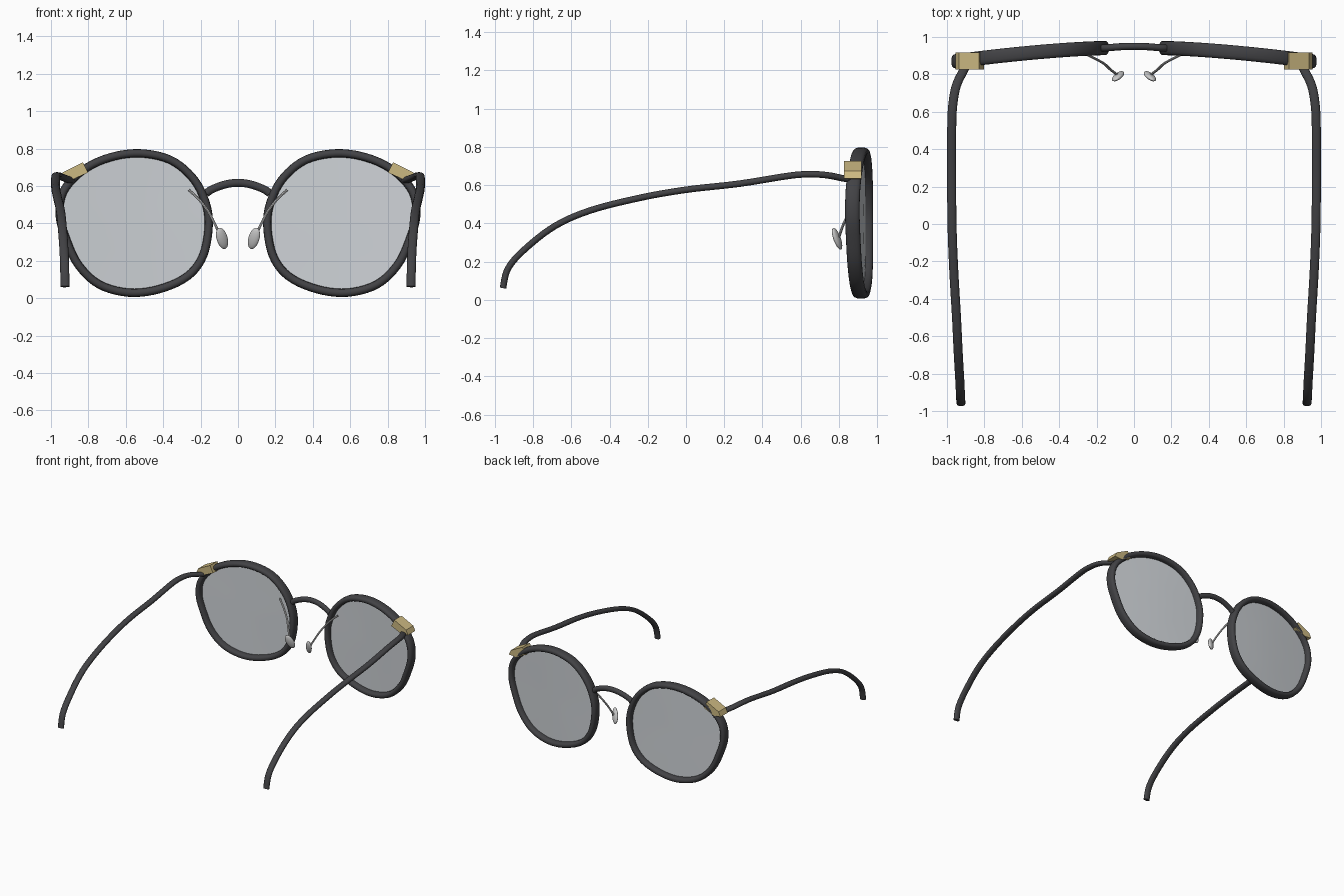
import bpy, bmesh, math
from mathutils import Vector, Matrix

if "Cube" in bpy.data.objects:
    bpy.data.objects.remove(bpy.data.objects["Cube"])


def material(name, rgb):
    m = bpy.data.materials.new(name)
    m.diffuse_color = (*rgb, 1)
    m.use_nodes = True
    m.node_tree.nodes["Principled BSDF"].inputs["Base Color"].default_value = m.diffuse_color
    return m


BLACK = material("black_frame", (0.055, 0.055, 0.06))
GOLD = material("gold_metal", (0.60, 0.48, 0.22))
LENS = material("lens_glass", (0.62, 0.65, 0.68))
SILVER = material("silver_pad", (0.55, 0.55, 0.55))


def finish(name, bm, mat, mirror=True, angle=40):
    bmesh.ops.recalc_face_normals(bm, faces=bm.faces)
    me = bpy.data.meshes.new(name)
    bm.to_mesh(me)
    bm.free()
    me.materials.append(mat)
    ob = bpy.data.objects.new(name, me)
    bpy.context.collection.objects.link(ob)
    bpy.ops.object.select_all(action='DESELECT')
    ob.select_set(True)
    bpy.context.view_layer.objects.active = ob
    bpy.ops.object.shade_smooth_by_angle(angle=math.radians(angle))
    if mirror:
        mod = ob.modifiers.new("mirror", 'MIRROR')
        mod.use_mirror_merge = False
    return ob


def smooth_path(pts, steps, closed=False):
    """Catmull-Rom curve through the points."""
    p = [Vector(q) for q in pts]
    n = len(p)
    get = (lambda i: p[i % n]) if closed else (lambda i: p[max(0, min(n - 1, i))])
    out = []
    for i in range(n if closed else n - 1):
        a, b, c, d = get(i - 1), get(i), get(i + 1), get(i + 2)
        for s in range(steps):
            t = s / steps
            out.append(0.5 * (2 * b + (c - a) * t + (2 * a - 5 * b + 4 * c - d) * t * t
                              + (3 * b - a - 3 * c + d) * t ** 3))
    if not closed:
        out.append(p[-1])
    return out


def sweep(path, side, a, b, power=2, closed=False, sides=16):
    """Superellipse section along a path; a = half size along 'side', b = across."""
    bm = bmesh.new()
    n, rings = len(path), []
    for i, p in enumerate(path):
        nxt = path[(i + 1) % n] if closed else path[min(i + 1, n - 1)]
        prv = path[i - 1] if closed else path[max(i - 1, 0)]
        t = (nxt - prv).normalized()
        u = (Vector(side) - t * t.dot(Vector(side))).normalized()
        v = t.cross(u)
        ring = []
        for k in range(sides):
            ang = 2 * math.pi * k / sides
            c, s = math.cos(ang), math.sin(ang)
            ring.append(bm.verts.new(p + u * a * math.copysign(abs(c) ** (2 / power), c)
                                     + v * b * math.copysign(abs(s) ** (2 / power), s)))
        rings.append(ring)
    for i in range(n if closed else n - 1):
        r, q = rings[i], rings[(i + 1) % n]
        for k in range(sides):
            bm.faces.new((r[k], r[(k + 1) % sides], q[(k + 1) % sides], q[k]))
    if not closed:
        bm.faces.new(rings[0])
        bm.faces.new(rings[-1])
    return bm


def wrap_y(x):
    """Face-wrap curve of the front of the frame."""
    return 0.941 - 0.073 * (max(x - 0.14, 0) / 0.83) ** 1.5


# Rim outline (x, z), outer edge, pulled in by half the rim width
outline = [(.134, .40), (.166, .22), (.257, .10), (.417, .027), (.588, .008), (.754, .055),
           (.872, .166), (.940, .31), (.976, .45), (.952, .583), (.845, .70), (.695, .773),
           (.524, .797), (.353, .76), (.23, .663), (.16, .54)]
centre = Vector((.555, 0, .405))
rim_path = []
for q in smooth_path([(x, 0, z) for x, z in outline], 5, True):
    q = q - (q - centre).normalized() * 0.022
    rim_path.append(Vector((q.x, wrap_y(q.x), q.z)))
finish("rims", sweep(rim_path, (0, 1, 0), 0.038, 0.022, 2.6, True), BLACK)

# Lenses: fan filling each rim
bm = bmesh.new()
mid = bm.verts.new((centre.x, wrap_y(centre.x), centre.z))
loops = []
for f in (0.5, 1.0):
    loop = []
    for q in rim_path:
        r = centre + (Vector((q.x, 0, q.z)) - centre) * f
        loop.append(bm.verts.new((r.x, wrap_y(r.x), r.z)))
    loops.append(loop)
n = len(rim_path)
for i in range(n):
    j = (i + 1) % n
    bm.faces.new((mid, loops[0][i], loops[0][j]))
    bm.faces.new((loops[0][i], loops[1][i], loops[1][j], loops[0][j]))
finish("lenses", bm, LENS)

# Bridge
bridge = smooth_path([(-.17, .94, .56), (-.14, .942, .582), (-.07, .948, .608), (0, .95, .617),
                      (.07, .948, .608), (.14, .942, .582), (.17, .94, .56)], 5)
finish("bridge", sweep(bridge, (0, 1, 0), 0.019, 0.021), BLACK, mirror=False)

# Hinge blocks: bent plate extruded in depth
profile = [(.83, .727), (.936, .674), (.954, .636), (.893, .631), (.802, .672)]
bm = bmesh.new()
front = bm.faces.new([bm.verts.new((x, .825, z)) for x, z in profile])
ext = bmesh.ops.extrude_face_region(bm, geom=[front], use_keep_orig=True)
bmesh.ops.translate(bm, vec=(0, .093, 0),
                    verts=[g for g in ext["geom"] if isinstance(g, bmesh.types.BMVert)])
finish("hinge_blocks", bm, GOLD, angle=15)

# Temples with curved ear hooks
temple = smooth_path([(.89, .865, .63), (.912, .82, .636), (.948, .745, .651), (.966, .66, .657),
                      (.974, .545, .65), (.975, .28, .608), (.973, 0, .576), (.964, -.24, .534),
                      (.949, -.5, .468), (.94, -.686, .386), (.931, -.843, .265),
                      (.927, -.93, .165), (.925, -.957, .062)], 6)
finish("temples", sweep(temple, (1, 0, 0), 0.024, 0.017, 2.3), BLACK)

# Nose pad wires
wire = smooth_path([(.262, .91, .578), (.21, .885, .53), (.16, .857, .465), (.125, .825, .40),
                    (.092, .80, .33)], 6)
finish("nose_pad_wires", sweep(wire, (0, 1, 0), 0.007, 0.007, sides=8), SILVER)

# Nose pads: tilted flattened ellipsoids
long_axis = Vector((.018, -.022, .057)).normalized()
wide = Vector((.9, -.4, 0))
wide = (wide - long_axis * wide.dot(long_axis)).normalized()
thin = long_axis.cross(wide)
rot = Matrix((wide, thin, long_axis)).transposed().to_4x4()
bm = bmesh.new()
bmesh.ops.create_uvsphere(bm, u_segments=20, v_segments=12, radius=1,
                          matrix=Matrix.Translation((.085, .79, .32)) @ rot
                          @ Matrix.Diagonal((.031, .016, .062, 1)))
finish("nose_pads", bm, SILVER, angle=60)
